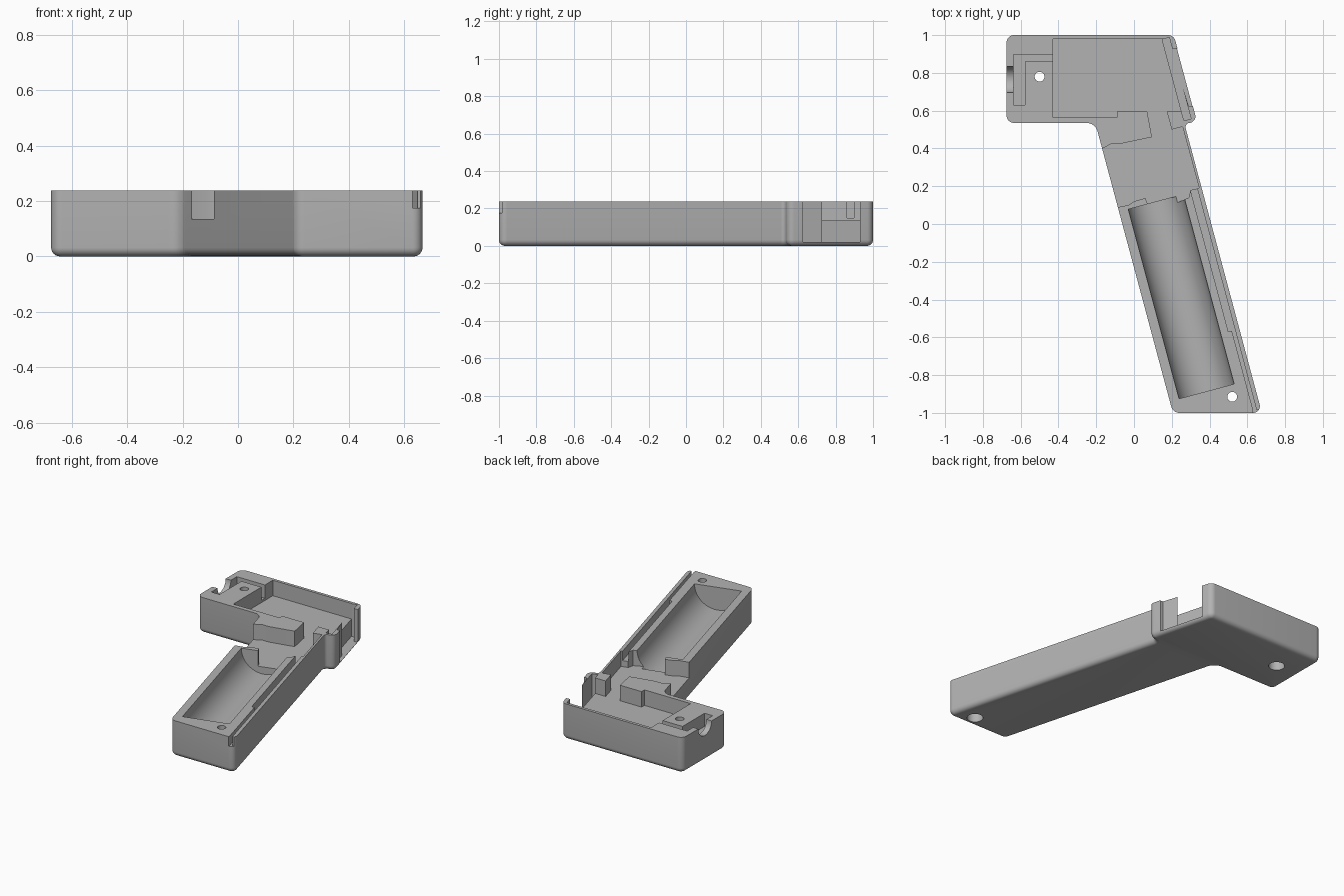
import bpy, bmesh, math
from mathutils import Vector

cube = bpy.data.objects.get("Cube")
if cube:
    bpy.data.objects.remove(cube, do_unlink=True)

TILT = math.radians(15)      # lean of the grip
TOP = 0.238                  # rim height
FLOOR = 0.135                # main cavity floor

grey = bpy.data.materials.new("light_grey_plastic")
grey.use_nodes = True
colour = (0.45, 0.45, 0.45, 1)
grey.diffuse_color = colour
grey.node_tree.nodes["Principled BSDF"].inputs["Base Color"].default_value = colour


def grip(u, v):
    """Point in the leaning grip frame -> plan position."""
    c, s = math.cos(TILT), math.sin(TILT)
    return (u * c - v * s, u * s + v * c)


def grip_box(u0, u1, v0, v1):
    return [grip(u0, v0), grip(u1, v0), grip(u1, v1), grip(u0, v1)]


def rounded(corners, inset, steps=8):
    """Inset a counter-clockwise outline and round its corners."""
    pts = [Vector(c[:2]) for c in corners]
    ring = []
    for i, p in enumerate(pts):
        a = (p - pts[i - 1]).normalized()
        b = (pts[(i + 1) % len(pts)] - p).normalized()
        na, nb = Vector((-a.y, a.x)), Vector((-b.y, b.x))
        turn = math.atan2(a.x * b.y - a.y * b.x, a.dot(b))
        side = 1 if turn > 0 else -1
        r = corners[i][2] - side * inset
        bisect = (na + nb) / (1 + na.dot(nb))
        centre = p + bisect * (inset + side * r)
        start = -side * na * r
        for k in range(steps + 1):
            t = turn * k / steps
            ring.append(centre + Vector((start.x * math.cos(t) - start.y * math.sin(t),
                                         start.x * math.sin(t) + start.y * math.cos(t))))
    return ring


def loft(name, layers):
    """Closed solid through matching rings, given as (z, points)."""
    bm = bmesh.new()
    rings = [[bm.verts.new((p[0], p[1], z)) for p in pts] for z, pts in layers]
    n = len(rings[0])
    for low, high in zip(rings, rings[1:]):
        for i in range(n):
            j = (i + 1) % n
            bm.faces.new((low[i], low[j], high[j], high[i]))
    bm.faces.new(rings[0][::-1])
    bm.faces.new(rings[-1])
    bmesh.ops.recalc_face_normals(bm, faces=bm.faces)
    mesh = bpy.data.meshes.new(name)
    bm.to_mesh(mesh)
    bm.free()
    ob = bpy.data.objects.new(name, mesh)
    bpy.context.collection.objects.link(ob)
    mesh.materials.append(grey)
    return ob


def cylinder(name, r, depth, loc, rot=(0, 0, 0), sides=48):
    bpy.ops.mesh.primitive_cylinder_add(vertices=sides, radius=r, depth=depth,
                                        location=loc, rotation=rot)
    ob = bpy.context.object
    ob.name = name
    ob.data.materials.append(grey)
    return ob


def carve(cutter):
    cutter.hide_render = True
    mod = shell.modifiers.new(cutter.name, "BOOLEAN")
    mod.operation, mod.solver, mod.object = "DIFFERENCE", "EXACT", cutter
    bpy.context.view_layer.objects.active = shell
    bpy.ops.object.modifier_apply(modifier=mod.name)
    bpy.data.objects.remove(cutter, do_unlink=True)


def pocket(name, outline, bottom):
    carve(loft(name, [(bottom, outline), (TOP + 0.1, outline)]))


# Shell body: head and grip in one outline (x, y, corner radius)
outline = [(-0.675, 0.535, 0.04), (-0.205, 0.535, 0.06), (0.206, -1, 0.045),
           (0.677, -1, 0.035), (0.266, 0.535, 0.022), (0.336, 0.535, 0.035),
           (0.211, 1, 0.04), (-0.675, 1, 0.04)]
EDGE = 0.032
layers = []
for k in range(7):
    t = math.pi / 2 * k / 6
    layers.append((EDGE * (1 - math.sin(t)), rounded(outline, EDGE * (1 - math.cos(t)))))
layers = [(EDGE * (1 - math.cos(math.pi / 2 * k / 6)),
           rounded(outline, EDGE * (1 - math.sin(math.pi / 2 * k / 6)))) for k in range(7)]
layers.append((TOP, rounded(outline, 0)))
shell = loft("half_shell", layers)

# Head cavity
pocket("head_cavity", [(-0.43, 0.565), (-0.09, 0.565), (-0.09, 0.595), (0.255, 0.595),
                       (0.152, 0.98), (-0.43, 0.98)], FLOOR)

# Trigger bay, open through the grip's side wall
pocket("trigger_bay", [(-0.25, 0.39), (-0.25, 0.085), (-0.08, 0.09), (-0.03, 0.1), (0, 0.12),
                       (0.06, 0.137), (0.083, 0.08), (0.235, 0.115), (0.29, 0.14), (0.3, 0.18),
                       (0.345, 0.19), (0.257, 0.515), (0.2, 0.5), (0.17, 0.61), (0.067, 0.61),
                       (0.095, 0.46), (-0.07, 0.425), (-0.12, 0.425), (-0.165, 0.4)], FLOOR)

# Battery cradle
mid = grip(0.142, -0.436)
carve(cylinder("battery_cradle", 0.151, 1.038, (mid[0], mid[1], TOP),
               (math.pi / 2, 0, TILT), 96))

# Cable groove along the grip with its exit notch
pocket("cable_groove", grip_box(0.335, 0.372, -0.68, 0.115), 0.175)
pocket("narrow_groove", grip_box(0.354, 0.372, -1.12, -0.67), 0.175)
pocket("groove_exit", [(0.63, -1.1), (0.75, -1.1), (0.75, -0.985), (0.63, -0.985)], 0.175)

# Window slot and opening in the nose
pocket("window_slot", grip_box(0.397, 0.436, 0.46, 0.905), 0.02)
pocket("window_opening", [(0.29, 0.625), (0.5, 0.625), (0.5, 0.93), (0.19, 0.93)], 0.02)

# Cable inlet and wiring channel at the rear of the head
pocket("wiring_channel", [(-0.637, 0.63), (-0.577, 0.63), (-0.577, 0.86), (-0.42, 0.86),
                          (-0.42, 0.897), (-0.637, 0.897)], 0.15)
carve(cylinder("cable_inlet", 0.07, 0.16, (-0.7, 0.765, TOP), (0, math.pi / 2, 0)))

# Screw holes with counterbores underneath
for x, y in ((-0.5, 0.78), (0.52, -0.915)):
    carve(cylinder("screw_hole", 0.026, 1, (x, y, 0), sides=32))
    carve(cylinder("counterbore", 0.05, 0.2, (x, y, 0), sides=32))

# Smooth curved walls, keep cut edges crisp
bpy.ops.object.select_all(action="DESELECT")
shell.select_set(True)
bpy.context.view_layer.objects.active = shell
bpy.ops.object.shade_smooth_by_angle(angle=math.radians(30))
